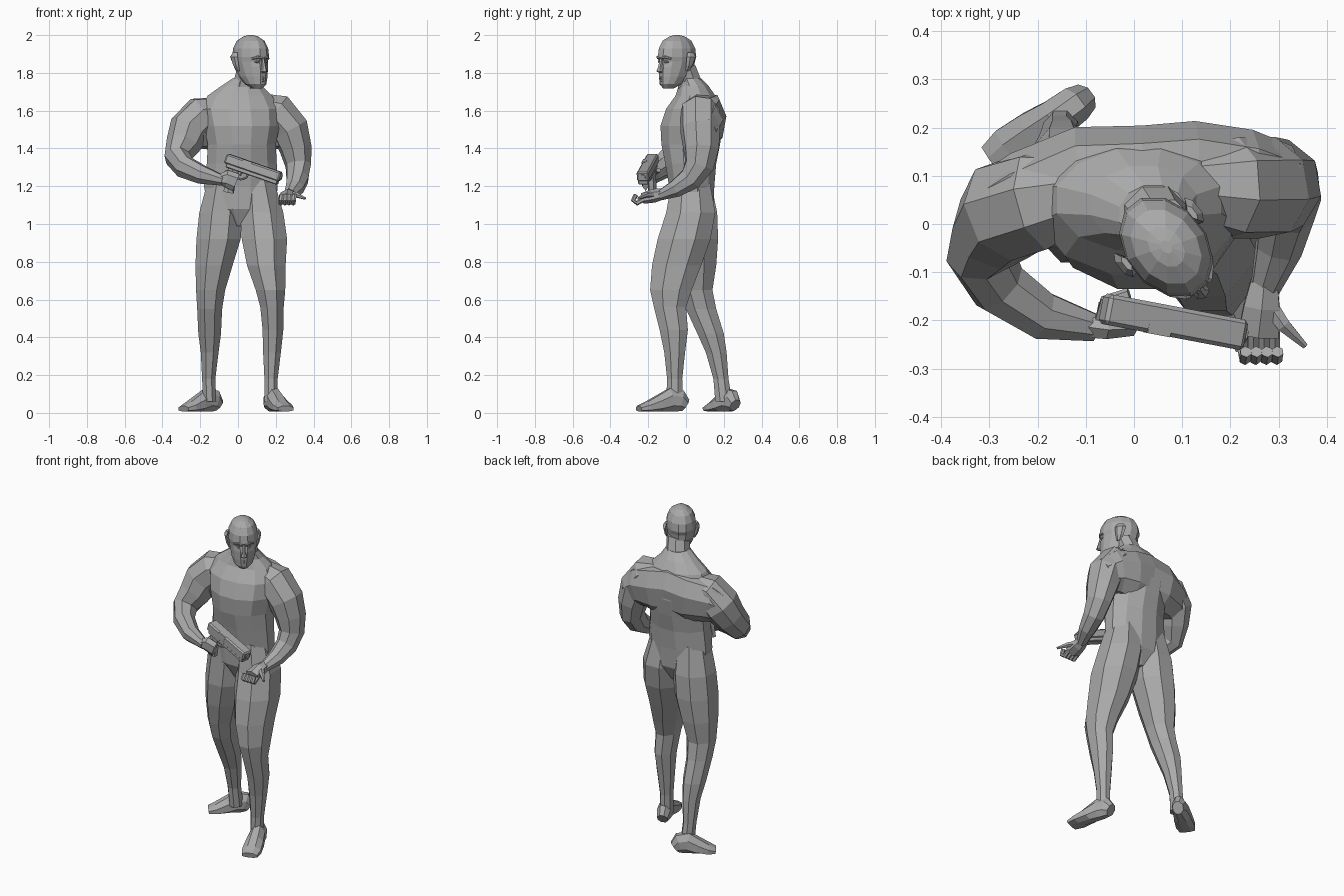
import bpy
import bmesh
from math import cos, sin, pi, radians
from mathutils import Matrix, Vector

UNIT = 0.01  # all part sizes below are in hundredths

default_cube = bpy.data.objects.get("Cube")
if default_cube:
    bpy.data.objects.remove(default_cube, do_unlink=True)

clay = bpy.data.materials.new("plain grey")
clay.use_nodes = True
GREY = (0.4, 0.4, 0.4, 1)
clay.diffuse_color = GREY
for node in clay.node_tree.nodes:
    if node.type == "BSDF_PRINCIPLED":
        node.inputs["Base Color"].default_value = GREY
        node.inputs["Roughness"].default_value = 0.8


def finish(name, mesh_data, frame):
    """Turn a bmesh into a named, flat-shaded object."""
    bmesh.ops.recalc_face_normals(mesh_data, faces=mesh_data.faces[:])
    mesh = bpy.data.meshes.new(name)
    mesh_data.transform(Matrix.Scale(UNIT, 4) @ frame)
    mesh_data.to_mesh(mesh)
    mesh_data.free()
    mesh.materials.append(clay)
    part = bpy.data.objects.new(name, mesh)
    bpy.context.scene.collection.objects.link(part)


def loft(name, rings, sides=8, level=False, side=(1, 0, 0), floor=None, frame=Matrix()):
    """Skin rings of (x, y, z, half width, half depth).
    Level rings stay horizontal, others turn to follow their path."""
    bm = bmesh.new()
    centres = [Vector(r[:3]) for r in rings]
    across = Vector(side)
    loops = []
    for i, ring in enumerate(rings):
        along = Vector((0, 0, 1))
        if not level:
            along = (centres[min(i + 1, len(rings) - 1)] - centres[max(i - 1, 0)]).normalized()
            across = (across - along * across.dot(along)).normalized()
        other = along.cross(across)
        grow = 1 / cos(pi / sides)
        loop = []
        for k in range(sides):
            angle = (2 * k + 1) * pi / sides
            point = centres[i] + grow * (across * cos(angle) * ring[3] + other * sin(angle) * ring[4])
            if floor is not None:
                point.z = max(point.z, floor)
            loop.append(bm.verts.new(point))
        loops.append(loop)
    for low, high in zip(loops, loops[1:]):
        for k in range(sides):
            n = (k + 1) % sides
            bm.faces.new((low[k], low[n], high[n], high[k]))
    bm.faces.new(loops[0])
    bm.faces.new(loops[-1])
    finish(name, bm, frame)


def tube(name, points, radius, sides=6, **options):
    loft(name, [(*p, radius, radius) for p in points], sides, **options)


def box(name, centre, size, bevel, frame):
    bm = bmesh.new()
    place = Matrix.Translation(centre) @ Matrix.Diagonal((*size, 1))
    bmesh.ops.create_cube(bm, size=1, matrix=place)
    if bevel:
        bmesh.ops.bevel(bm, geom=bm.edges[:], offset=bevel, segments=1, affect="EDGES")
    finish(name, bm, frame)


# Torso, from crotch to base of neck, with a broad yoke across the shoulders
loft("torso", [
    (1.5, 3, 99, 5, 7), (2, 3, 108, 18, 11.5), (1.5, 3, 120, 19.5, 12),
    (2, 2.5, 132, 18.5, 13.5), (2, 2.5, 142, 18, 15.5), (2, 3, 152, 20, 16.5),
    (1, 4, 161, 21, 14.5), (1, 5, 168, 17, 10.5), (2, 4, 173, 11, 8),
    (4, 2, 177, 7, 6)], sides=12, level=True)
loft("shoulder_yoke", [
    (-29, 2, 148, 8, 9), (-21, 6, 152, 9, 12), (-10, 10.5, 153, 9, 14), (2, 10.5, 154, 9, 15),
    (12, 11.5, 153, 9, 14), (22, 10, 152, 9, 12), (30, 8, 148, 8, 9)], side=(0, 1, 0))
loft("neck", [(3, 4, 168, 8, 7.5), (4, 2, 175, 6.5, 6.5), (6, -1, 184, 6, 6)], level=True)

# Legs: the left one leads, the right one trails
loft("left_leg", [
    (10.5, 2.5, 123, 8.5, 10), (12.5, 2.5, 106, 11.5, 13), (14, -1, 92, 12, 14),
    (15, -5, 78, 10.2, 13), (17.2, -8, 65, 7.8, 11), (18, -8.5, 56, 6.2, 8.5),
    (18.5, -6.5, 44, 5.5, 7.5), (18, -6, 32, 4.7, 5.5), (17.5, -6, 18, 3.5, 4),
    (17.5, -6, 6, 3.5, 4.5)], level=True)
loft("right_leg", [
    (-7.5, 3, 123, 8.5, 10), (-9, 4.5, 106, 11.5, 12), (-10.3, 4.5, 92, 11.7, 12.5),
    (-12.7, 5, 78, 9.8, 11), (-14.5, 5.5, 65, 7.7, 8.5), (-15, 8, 55, 6.6, 8),
    (-15, 13, 42, 6, 7), (-15, 16, 32, 4.7, 5.5), (-15.5, 18.5, 18, 3.5, 4),
    (-15, 20, 6, 3.5, 4.5)], level=True)


def foot(name, heel, toward, stretch):
    ahead = Vector((*toward, 0)).normalized()
    side = (-ahead.y, ahead.x, 0)
    profile = [(0, 4, 3, 3.5), (3, 6, 3.9, 6), (8, 6.5, 4.2, 6.5), (14, 4.5, 5, 5),
               (21, 2.8, 5.4, 3.2), (26, 2, 4.4, 1.8)]
    rings = [(heel[0] + ahead.x * t * stretch, heel[1] + ahead.y * t * stretch, z, w, h)
             for t, z, w, h in profile]
    loft(name, rings, side=side, floor=0.8)


foot("left_foot", (16.5, -0.5), (9, -25), 1)
foot("right_foot", (-10.5, 26), (-19, -14), 0.88)

# Arms, shoulder to wrist
loft("right_arm", [
    (-10, 7, 160, 7, 7), (-19, 5, 157.5, 10, 10), (-26, 3, 150, 10, 10.5),
    (-29, -1, 142, 8.5, 9), (-32, -6, 135, 6.5, 7.5), (-28, -13, 130, 5.7, 6),
    (-19, -19, 126, 4.7, 5), (-8, -21.5, 123, 2.6, 2.8)])
loft("left_arm", [
    (11, 8, 162, 7, 7), (20, 7.5, 159, 10, 10), (27.5, 7.5, 150, 9.5, 10),
    (30.5, 8, 140, 8, 9), (32, 7, 131, 6.5, 7.5), (31.5, 2.5, 124, 5.7, 6),
    (30, -5, 119, 4.7, 4.5), (27, -14, 115, 2.8, 2.5)])

# Head, turned towards its left
head = Matrix.Translation((6.5, -4.5, 0)) @ Matrix.Rotation(radians(38), 4, "Z")
loft("head", [
    (0, -6, 171.8, 2.5, 3), (0, -4.7, 174, 5, 6), (0, -2.5, 178, 6.5, 8.5),
    (0, -0.7, 183, 7.4, 10.4), (0, -0.3, 186, 7.9, 10.2), (0, -0.3, 188.5, 8.2, 11.2),
    (0, -0.3, 193, 7.9, 10.5), (0, -0.3, 197, 6.2, 8.4), (0, -0.3, 199.3, 3.2, 4.5),
    (0, -0.3, 200, 1, 1.5)], sides=12, level=True, frame=head)
loft("nose", [(0, -11.3, 180, 0.6, 0.6), (0, -12, 180.8, 1.6, 1.5),
              (0, -11.6, 183, 0.9, 1.3), (0, -10.8, 187.5, 0.8, 0.8)],
     sides=6, level=True, frame=head)
loft("upper_lip", [(-2.4, -9.6, 177, 0.4, 0.4), (0, -11, 177.4, 0.6, 0.7),
                   (2.4, -9.6, 177, 0.4, 0.4)], sides=6, side=(0, 1, 0), frame=head)
loft("lower_lip", [(-2, -9.6, 176, 0.4, 0.4), (0, -10.7, 176, 0.7, 0.7),
                   (2, -9.6, 176, 0.4, 0.4)], sides=6, side=(0, 1, 0), frame=head)
for label, s in (("left", 1), ("right", -1)):
    loft(label + "_brow", [(s * 0.8, -11.2, 187.8, 0.6, 0.6), (s * 3, -10.9, 188.4, 0.7, 0.7),
                           (s * 5.5, -8.5, 187.6, 0.5, 0.5)], sides=6, side=(0, 1, 0), frame=head)
    loft(label + "_eye", [(s * 1.6, -10.3, 185.8, 0.2, 0.2), (s * 2.9, -10.1, 186, 0.7, 0.7),
                          (s * 4.3, -9, 185.8, 0.2, 0.2)], sides=6, side=(0, 1, 0), frame=head)
    loft(label + "_ear", [(s * 7.4, 0.8, 181, 0.6, 1), (s * 8.4, 1.5, 184, 1, 2),
                          (s * 9.3, 2.2, 188.5, 1, 2.8), (s * 8.6, 2, 190.8, 0.6, 1.6)],
         sides=6, level=True, frame=head)

# Pistol, barrel along its own x axis
barrel = Vector((29, -5.5, -10)).normalized()
left = Vector((0, 0, 1)).cross(barrel).normalized()
axes = Matrix((barrel, left, barrel.cross(left))).transposed().to_4x4()
gun = Matrix.Translation((-6.5, -17.5, 134)) @ axes
box("pistol_slide", (15.5, 0, 0.8), (31, 6.4, 5.4), 0.8, gun)
box("pistol_frame", (16, 0, -2.2), (29, 5.4, 2.8), 0.4, gun)
box("pistol_ejection_port", (12, -2.2, 2), (5, 2.2, 3.1), 0, gun)
tube("pistol_muzzle", [(30, 0, 0.8), (31.6, 0, 0.8)], 1.5, 8, side=(0, 1, 0), frame=gun)
loft("pistol_grip", [(5.5, 0, -2, 3, 2), (6, 0, -8, 2.5, 2), (7, 0, -16, 2.6, 2)],
     sides=6, frame=gun)
tube("trigger_guard", [(8, 0, -7), (11, 0, -7.3), (13.5, 0, -5.5), (14, 0, -3)], 0.5,
     side=(0, 1, 0), frame=gun)
tube("trigger", [(10.5, 0, -3), (10, 0, -5.5)], 0.5, frame=gun)

# Right hand, wrapped around the grip
loft("right_palm", [(-10, -21.3, 123.5, 2.2, 2.4), (-6, -21.8, 124, 2, 4),
                    (-1, -21.5, 122, 1.6, 4.2)], sides=6, side=(0, 1, 0))
for i in range(4):
    z = 125 - i * 2.1
    x = 1 - i * 0.5
    tube("right_finger_%d" % (i + 1), [(x - 3, -21.5, z), (x, -21.5, z), (x + 2, -19, z - 0.4),
                                       (x + 1, -15.5, z - 0.6), (x - 3, -14.8, z - 0.6)], 1.05)
tube("right_thumb", [(-7, -20, 125), (-6, -16, 127.5), (-1, -14.5, 128.5)], 1.1)

# Left hand, palm up with curled fingers
loft("left_palm", [(27, -12, 116, 2.8, 2.5), (26.5, -17, 115, 3.7, 3.2),
                   (25.8, -23, 113.5, 4.2, 2.5)], sides=6)
for i in range(4):
    x = 22.6 + i * 2.2
    tube("left_finger_%d" % (i + 1), [(x, -22, 113.2), (x, -26, 111), (x + 0.4, -28, 112.5),
                                      (x + 0.6, -26.5, 115.5)], 1.1)
loft("left_thumb", [(27.5, -16, 115.5, 1.8, 1.5), (31, -21, 115.5, 1.4, 1.3),
                    (35.5, -25.3, 113.5, 0.6, 0.6)], sides=6)
